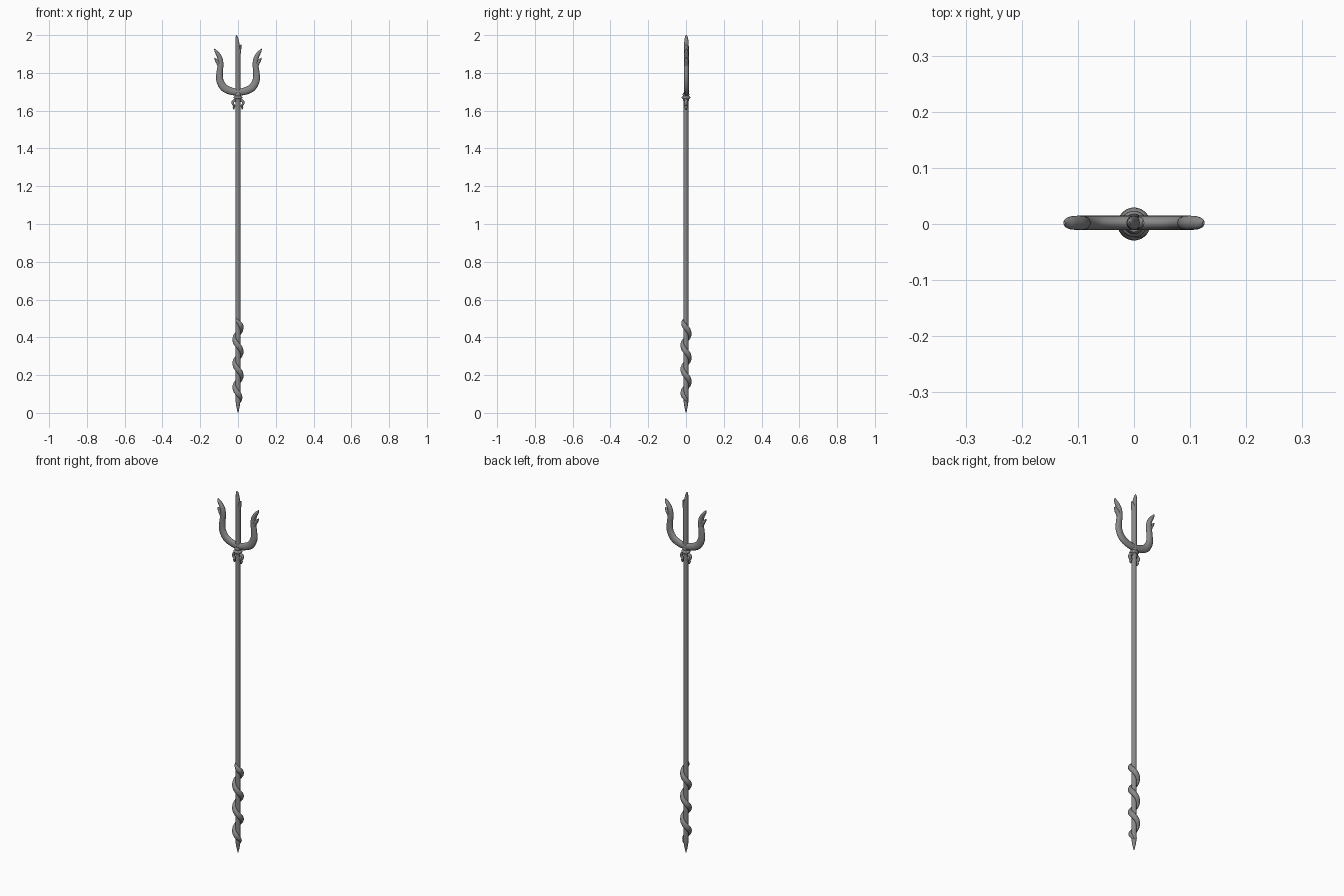
import bpy, bmesh, math
from mathutils import Vector

if "Cube" in bpy.data.objects:
    bpy.data.objects.remove(bpy.data.objects["Cube"])

iron = bpy.data.materials.new("dark_iron")
iron.diffuse_color = (.25, .25, .25, 1)
iron.use_nodes = True
iron.node_tree.nodes["Principled BSDF"].inputs["Base Color"].default_value = iron.diffuse_color


def finish(name, bm, angle=50):
    bmesh.ops.recalc_face_normals(bm, faces=bm.faces)
    me = bpy.data.meshes.new(name)
    bm.to_mesh(me)
    bm.free()
    me.materials.append(iron)
    ob = bpy.data.objects.new(name, me)
    bpy.context.collection.objects.link(ob)
    bpy.ops.object.select_all(action='DESELECT')
    ob.select_set(True)
    bpy.context.view_layer.objects.active = ob
    bpy.ops.object.shade_smooth_by_angle(angle=math.radians(angle))
    return ob


def skin(name, rings):
    """Join rings of points into a capped tube."""
    bm = bmesh.new()
    vs = [[bm.verts.new(p) for p in ring] for ring in rings]
    n = len(vs[0])
    for a, b in zip(vs, vs[1:]):
        for i in range(n):
            bm.faces.new((a[i], a[(i + 1) % n], b[(i + 1) % n], b[i]))
    bm.faces.new(vs[0])
    bm.faces.new(vs[-1])
    return finish(name, bm)


def lathe(name, profile, n=24):
    return skin(name, [[(r * math.cos(2 * math.pi * i / n), r * math.sin(2 * math.pi * i / n), z)
                        for i in range(n)] for r, z in profile])


def smooth(keys, sub=6):
    """Catmull-Rom interpolation of tuples."""
    k = [Vector(p) for p in keys]
    k = [2 * k[0] - k[1]] + k + [2 * k[-1] - k[-2]]
    out = []
    for i in range(1, len(k) - 2):
        a, b, c, d = k[i - 1:i + 3]
        for s in range(sub):
            t = s / sub
            out.append(0.5 * (2 * b + (c - a) * t + (2 * a - 5 * b + 4 * c - d) * t * t
                              + (3 * b - a - 3 * c + d) * t ** 3))
    return out + [k[-2]]


def sweep(name, path, n=16, ref=None):
    """Sweep an ellipse along (point, in-plane radius, depth radius)."""
    rings = []
    for i, (p, ra, rb) in enumerate(path):
        t = (path[min(i + 1, len(path) - 1)][0] - path[max(i - 1, 0)][0]).normalized()
        r = ref or Vector((p.x, p.y, 0))
        u = t.cross(r).normalized()
        v = u.cross(t).normalized()
        rings.append([p + u * ra * math.cos(2 * math.pi * j / n) + v * rb * math.sin(2 * math.pi * j / n)
                      for j in range(n)])
    return skin(name, rings)


def flat_limb(name, keys, side=1, y=0.002):
    """Limb in the front plane from (x, z, half width, half depth) keys."""
    path = [(Vector((side * q[0], y, q[1])), max(q[2], .0008), max(q[3], .0008)) for q in smooth(keys)]
    return sweep(name, path, ref=Vector((0, 1, 0)))


# Shaft with pointed foot
lathe("shaft", [(.001, 0), (.005, .015), (.009, .035), (.0135, .065), (.013, .1), (.013, 1.69)])

# Collar ring and neck below the fork
lathe("collar", [(.012, 1.645), (.016, 1.655), (.015, 1.661), (.021, 1.664), (.0235, 1.669),
                 (.021, 1.675), (.015, 1.678), (.018, 1.685), (.014, 1.695)])

# Tapered vine winding round the lower shaft
vine = []
N = 150
for i in range(N + 1):
    f = i / N
    z = .055 + .445 * f
    a = -2 * math.pi * (z - .452) / .127
    taper = max(.08, min(1, f / .1, (1 - f) / .08)) ** .6
    R = .012 + .006 * taper
    vine.append((Vector((R * math.cos(a), R * math.sin(a), z)), .0145 * taper, .0115 * taper))
sweep("spiral_vine", vine, n=14)

# Centre prong and its barb
flat_limb("centre_prong", [(0, 1.69, .015, .013), (0, 1.74, .013, .013), (0, 1.9, .013, .013),
                           (-.002, 1.945, .0115, .0125), (-.005, 1.975, .008, .010),
                           (-.007, 1.992, .005, .007), (-.008, 2.0, .001, .002)])
flat_limb("centre_barb", [(.002, 1.88, .009, .011), (.007, 1.915, .009, .011),
                          (.012, 1.936, .006, .010), (.0165, 1.950, .002, .004)])

# Curved side prongs, barbs and scrolls under the collar
for side, tag in ((1, "right"), (-1, "left")):
    flat_limb("prong_" + tag, [(-.005, 1.697, .018, .013), (.035, 1.703, .0195, .013),
                               (.074, 1.722, .0205, .013), (.096, 1.760, .019, .013),
                               (.097, 1.805, .0165, .013), (.092, 1.845, .015, .013),
                               (.096, 1.878, .013, .013), (.109, 1.903, .010, .012),
                               (.119, 1.917, .0065, .009), (.124, 1.928, .002, .003)], side)
    flat_limb("prong_barb_" + tag, [(.094, 1.83, .011, .012), (.104, 1.851, .010, .012),
                                    (.115, 1.866, .007, .011), (.124, 1.880, .002, .004)], side)
    flat_limb("scroll_" + tag, [(.006, 1.650, .006, .008), (.019, 1.655, .007, .009),
                                (.028, 1.644, .007, .009), (.025, 1.632, .006, .009),
                                (.019, 1.626, .005, .008), (.023, 1.616, .005, .007),
                                (.020, 1.605, .002, .004)], side, 0)
